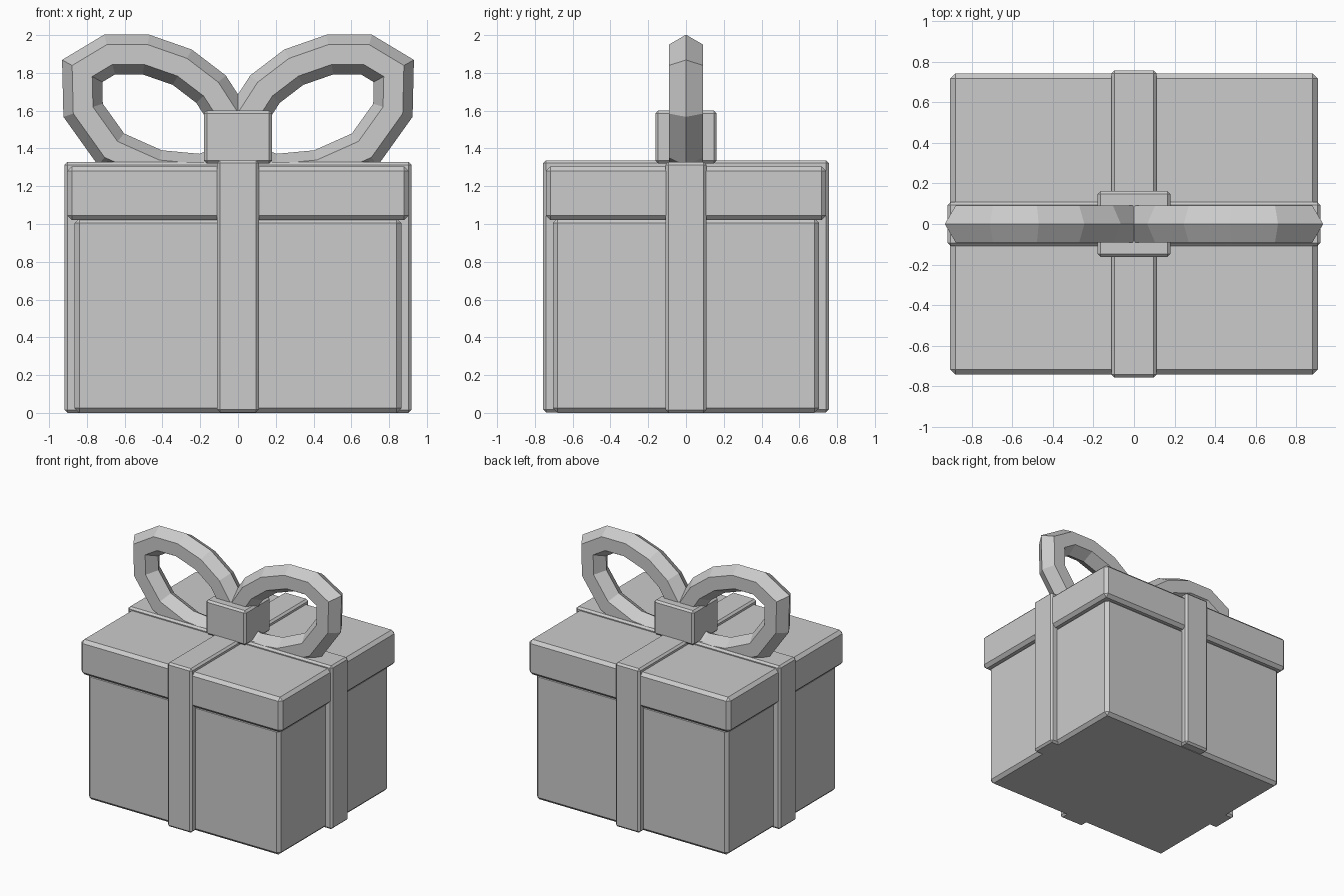
import bpy, bmesh, math
from mathutils import Vector

cube = bpy.data.objects.get("Cube")
if cube:
    bpy.data.objects.remove(cube, do_unlink=True)

grey = bpy.data.materials.new("plain grey")
grey.use_nodes = True
grey.diffuse_color = (0.6, 0.6, 0.6, 1)
grey.node_tree.nodes["Principled BSDF"].inputs["Base Color"].default_value = (0.6, 0.6, 0.6, 1)


def add_object(name, bm):
    bmesh.ops.recalc_face_normals(bm, faces=bm.faces)
    mesh = bpy.data.meshes.new(name)
    bm.to_mesh(mesh)
    bm.free()
    mesh.materials.append(grey)
    obj = bpy.data.objects.new(name, mesh)
    bpy.context.collection.objects.link(obj)
    return obj


def chamfered_box(name, half_x, half_y, bottom, top, chamfer):
    bm = bmesh.new()
    bmesh.ops.create_cube(bm, size=1)
    for v in bm.verts:
        v.co = (v.co.x * 2 * half_x, v.co.y * 2 * half_y,
                bottom + (v.co.z + 0.5) * (top - bottom))
    bmesh.ops.bevel(bm, geom=bm.edges[:], offset=chamfer, segments=1,
                    profile=0.5, affect='EDGES')
    return add_object(name, bm)


def bow_loop(name, path, radius, side):
    """Closed tube with a six-sided, mitred section along a path in the xz plane."""
    bm = bmesh.new()
    points = [Vector((x, 0, z)) for x, z in path]
    count = len(points)
    rings = []
    for i, p in enumerate(points):
        before = (p - points[i - 1]).normalized()
        after = (points[(i + 1) % count] - p).normalized()
        tangent = (before + after).normalized()
        outward = Vector((tangent.z, 0, -tangent.x))
        miter = radius / max(tangent.dot(after), 0.6)
        ring = []
        for k in range(6):
            a = k * math.tau / 6
            co = p + outward * math.cos(a) * miter
            co.y = math.sin(a) * radius
            co.x *= side
            ring.append(bm.verts.new(co))
        rings.append(ring)
    for i in range(count):
        a, b = rings[i], rings[(i + 1) % count]
        for k in range(6):
            n = (k + 1) % 6
            bm.faces.new((a[k], a[n], b[n], b[k]))
    return add_object(name, bm)


# Box and lid
chamfered_box("box_body", 0.865, 0.705, 0, 1.03, 0.025)
chamfered_box("box_lid", 0.905, 0.742, 1.02, 1.305, 0.025)

# Crossed ribbons wrapped around the box
chamfered_box("ribbon_side_to_side", 0.918, 0.108, 0, 1.328, 0.015)
chamfered_box("ribbon_front_to_back", 0.11, 0.757, 0.003, 1.337, 0.015)

# Bow knot and its two loops
chamfered_box("bow_knot", 0.18, 0.162, 1.32, 1.6, 0.015)
loop_path = [(0.825, 1.81), (0.68, 1.897), (0.487, 1.897), (0.295, 1.83),
             (0.143, 1.714), (0.05, 1.57), (0.03, 1.42), (0.07, 1.31),
             (0.19, 1.265), (0.43, 1.287), (0.672, 1.395), (0.82, 1.602)]
for name, side in (("left_bow_loop", 1), ("right_bow_loop", -1)):
    bow_loop(name, loop_path, 0.105, side)
